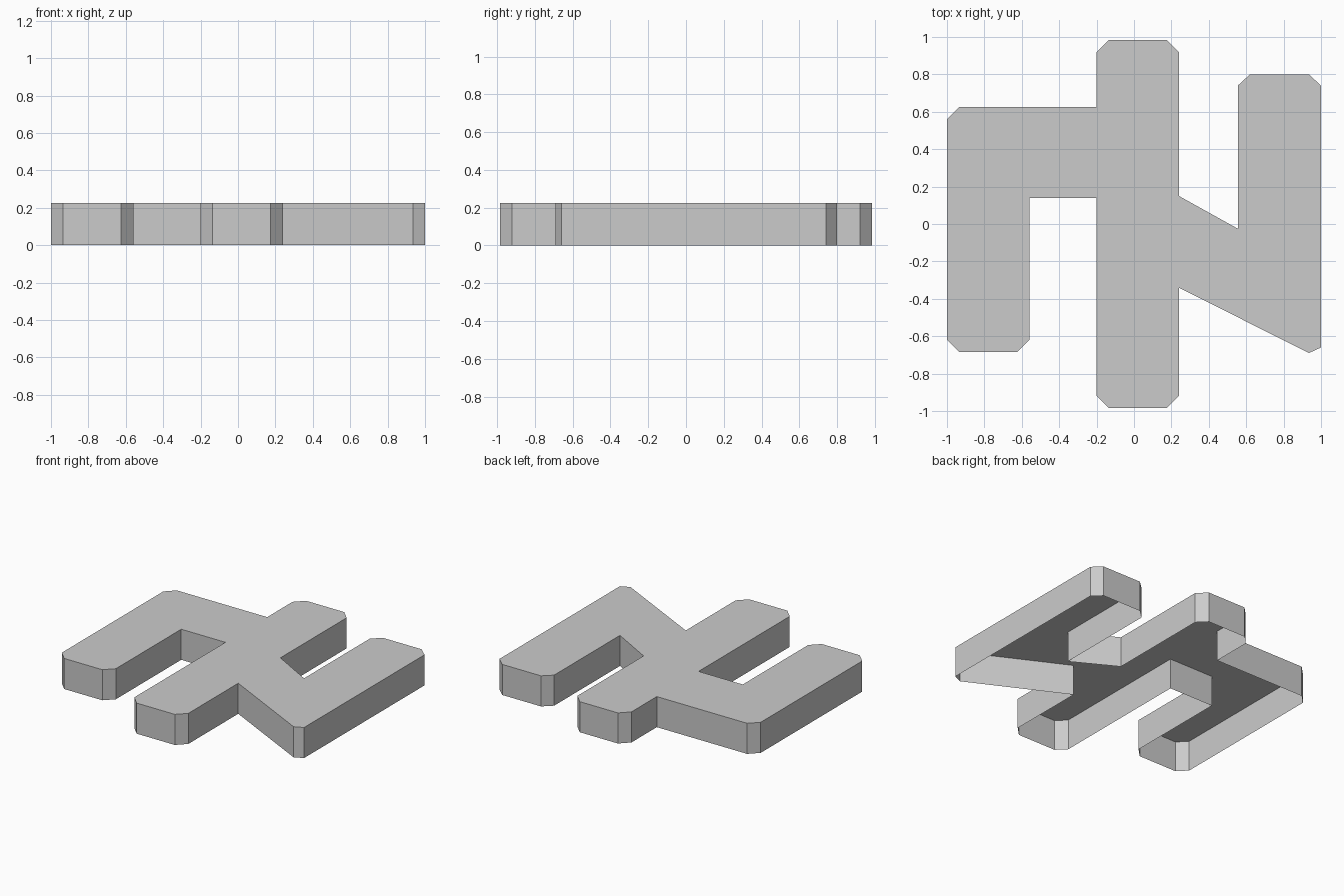
import bpy
import bmesh

HEIGHT = 0.225

# Remove the default cube
cube = bpy.data.objects.get("Cube")
if cube:
    bpy.data.objects.remove(cube, do_unlink=True)

# Single plain grey material
grey = bpy.data.materials.new("light_grey")
grey.use_nodes = True
colour = (0.6, 0.6, 0.6, 1.0)
grey.diffuse_color = colour
grey.node_tree.nodes["Principled BSDF"].inputs["Base Color"].default_value = colour

# Outline, counter-clockwise, starting at the front end of the middle bar
outline = [
    (-0.135, -0.985), (0.175, -0.985), (0.24, -0.92), (0.24, -0.34),  # middle bar, front
    (0.935, -0.69), (1.0, -0.66),                                     # slanted arm
    (1.0, 0.74), (0.935, 0.80), (0.62, 0.80), (0.555, 0.74),          # left bar end
    (0.555, -0.025), (0.24, 0.15),                                    # inner slant
    (0.24, 0.92), (0.175, 0.985), (-0.135, 0.985), (-0.20, 0.92),     # middle bar, back
    (-0.20, 0.625), (-0.935, 0.625), (-1.0, 0.56),                    # straight arm
    (-1.0, -0.62), (-0.935, -0.685), (-0.625, -0.685), (-0.56, -0.62),  # right bar end
    (-0.56, 0.14), (-0.20, 0.14), (-0.20, -0.92),                     # inner corner
]


def open_bottom_shell(name, points, height, material):
    """Top plate with thin side walls and no underside."""
    bm = bmesh.new()
    top = [bm.verts.new((x, y, height)) for x, y in points]
    base = [bm.verts.new((x, y, 0)) for x, y in points]
    bm.faces.new(top)
    for i in range(len(points)):
        j = (i + 1) % len(points)
        bm.faces.new((base[i], base[j], top[j], top[i]))
    mesh = bpy.data.meshes.new(name)
    bm.to_mesh(mesh)
    bm.free()
    mesh.materials.append(material)
    obj = bpy.data.objects.new(name, mesh)
    bpy.context.collection.objects.link(obj)
    return obj


open_bottom_shell("branched_plate", outline, HEIGHT, grey)
